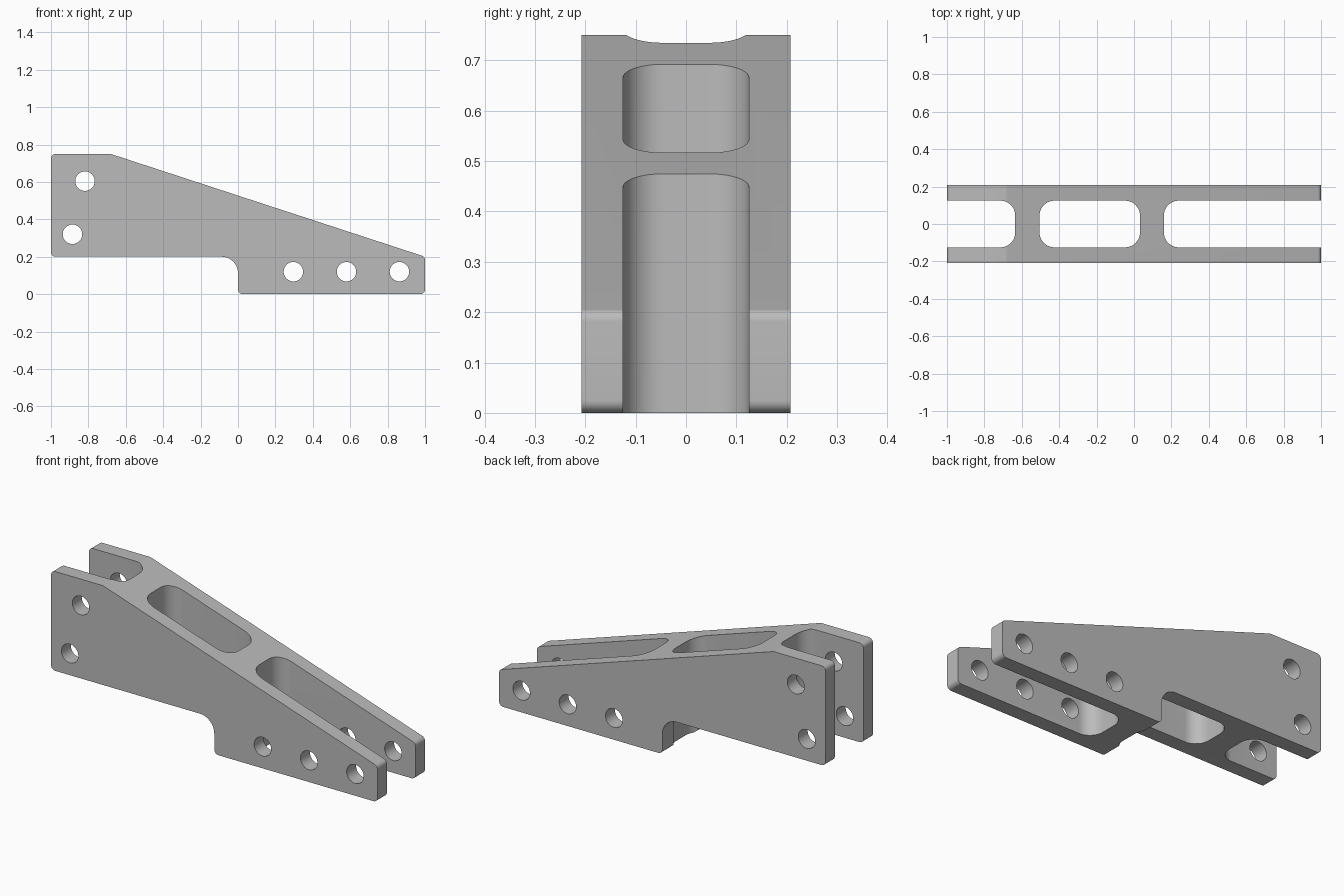
import bpy, bmesh, math
from mathutils import Vector

if "Cube" in bpy.data.objects:
    bpy.data.objects.remove(bpy.data.objects["Cube"])

metal = bpy.data.materials.new("plain grey")
metal.diffuse_color = (0.5, 0.5, 0.5, 1)
metal.use_nodes = True
metal.node_tree.nodes["Principled BSDF"].inputs["Base Color"].default_value = metal.diffuse_color


def rounded(corners, steps=10):
    """Outline from (x, y, radius) corners, each filleted by its radius."""
    out = []
    n = len(corners)
    for i, (x, y, r) in enumerate(corners):
        p = Vector((x, y))
        if r == 0:
            out.append(p)
            continue
        a = (Vector(corners[i - 1][:2]) - p).normalized()
        b = (Vector(corners[(i + 1) % n][:2]) - p).normalized()
        half = a.angle(b) / 2
        c = p + (a + b).normalized() * (r / math.sin(half))
        t = r / math.tan(half)
        u, v = p + a * t - c, p + b * t - c
        ang = u.angle(v)
        for k in range(steps + 1):
            f = k / steps
            out.append(c + (u * math.sin((1 - f) * ang) + v * math.sin(f * ang)) / math.sin(ang))
    return out


def prism(name, outline, place, lo, hi):
    """Extrude a 2D outline between lo and hi; place maps (point, depth) to 3D."""
    bm = bmesh.new()
    low = [bm.verts.new(place(p, lo)) for p in outline]
    top = [bm.verts.new(place(p, hi)) for p in outline]
    bm.faces.new(low)
    bm.faces.new(top[::-1])
    n = len(outline)
    for i in range(n):
        j = (i + 1) % n
        bm.faces.new((low[j], low[i], top[i], top[j]))
    bmesh.ops.recalc_face_normals(bm, faces=bm.faces[:])
    me = bpy.data.meshes.new(name)
    bm.to_mesh(me)
    bm.free()
    me.materials.append(metal)
    ob = bpy.data.objects.new(name, me)
    bpy.context.collection.objects.link(ob)
    return ob


def along_y(p, d):
    return (p.x, d, p.y)


def along_z(p, d):
    return (p.x, p.y, d)


# Side profile of the bracket
W = 0.2075
bracket = prism("bracket_body", rounded([
    (-1, 0.2, 0.025), (0, 0.2, 0.088), (0, 0, 0.025), (1, 0, 0.025),
    (1, 0.2, 0.025), (-0.682, 0.75, 0.04), (-1, 0.75, 0.025)]), along_y, -W, W)

cutters = []
# Vertical pockets: open left slot, closed middle window, open right slot
H, R = 0.125, 0.08
for x0, x1, r0, r1 in ((-1.2, -0.635, 0, R), (-0.505, 0.032, R, R), (0.16, 1.2, R, 0)):
    cutters.append(prism("pocket_cutter", rounded(
        [(x0, -H, r0), (x1, -H, r1), (x1, H, r1), (x0, H, r0)]), along_z, -0.2, 1))

# Pin holes through both cheeks
for x, z in ((-0.818, 0.604), (-0.885, 0.32), (0.296, 0.12), (0.58, 0.12), (0.863, 0.12)):
    ring = [Vector((x + 0.052 * math.cos(a), z + 0.052 * math.sin(a)))
            for a in (math.tau * k / 40 for k in range(40))]
    cutters.append(prism("hole_cutter", ring, along_y, -0.4, 0.4))

bpy.context.view_layer.objects.active = bracket
bracket.select_set(True)
for c in cutters:
    c.hide_render = True
    m = bracket.modifiers.new("cut", 'BOOLEAN')
    m.operation = 'DIFFERENCE'
    m.solver = 'EXACT'
    m.object = c
    bpy.ops.object.modifier_apply(modifier=m.name)
    bpy.data.objects.remove(c)

bpy.ops.object.shade_smooth_by_angle(angle=math.radians(25))
